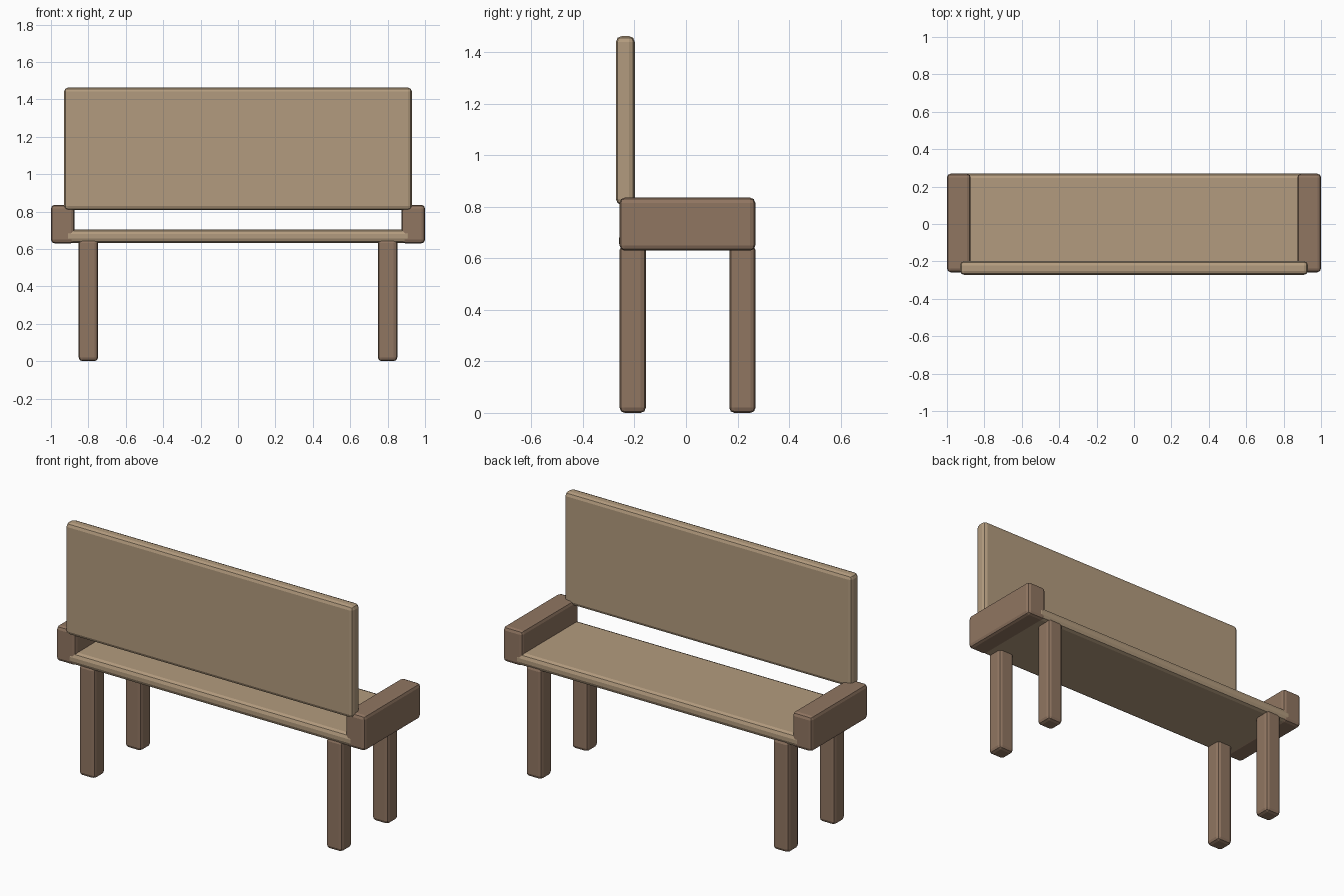
import bpy

if "Cube" in bpy.data.objects:
    bpy.data.objects.remove(bpy.data.objects["Cube"])


def material(name, color):
    m = bpy.data.materials.new(name)
    m.diffuse_color = (*color, 1)
    m.use_nodes = True
    m.node_tree.nodes["Principled BSDF"].inputs["Base Color"].default_value = m.diffuse_color
    return m


LIGHT = material("light_wood", (0.45, 0.33, 0.21))
DARK = material("dark_wood", (0.28, 0.18, 0.12))


def plank(name, x, y, z, mat, bevel=0.02):
    """Rounded box spanning the given (min, max) ranges."""
    spans = (x, y, z)
    bpy.ops.mesh.primitive_cube_add(size=1, location=[(a + b) / 2 for a, b in spans])
    ob = bpy.context.object
    ob.name = name
    ob.scale = [b - a for a, b in spans]
    bpy.ops.object.transform_apply(location=False, rotation=False, scale=True)
    mod = ob.modifiers.new("rounded_edges", "BEVEL")
    mod.width = bevel
    mod.segments = 2
    ob.data.materials.append(mat)
    return ob


# Seat and backrest boards
plank("seat", (-0.93, 0.93), (-0.26, 0.27), (0.632, 0.704), LIGHT, 0.025)
plank("backrest", (-0.93, 0.93), (-0.272, -0.199), (0.808, 1.463), LIGHT, 0.022)

# Armrests and legs on both sides
for side, s in (("left", -1), ("right", 1)):
    plank(f"{side}_armrest", sorted((s * 0.873, s)), (-0.258, 0.269),
          (0.63, 0.836), DARK)
    for end, y in (("rear", 0.219), ("front", -0.207)):
        plank(f"{end}_{side}_leg", sorted((s * 0.748, s * 0.852)),
              (y - 0.051, y + 0.051), (0, 0.652), DARK)
